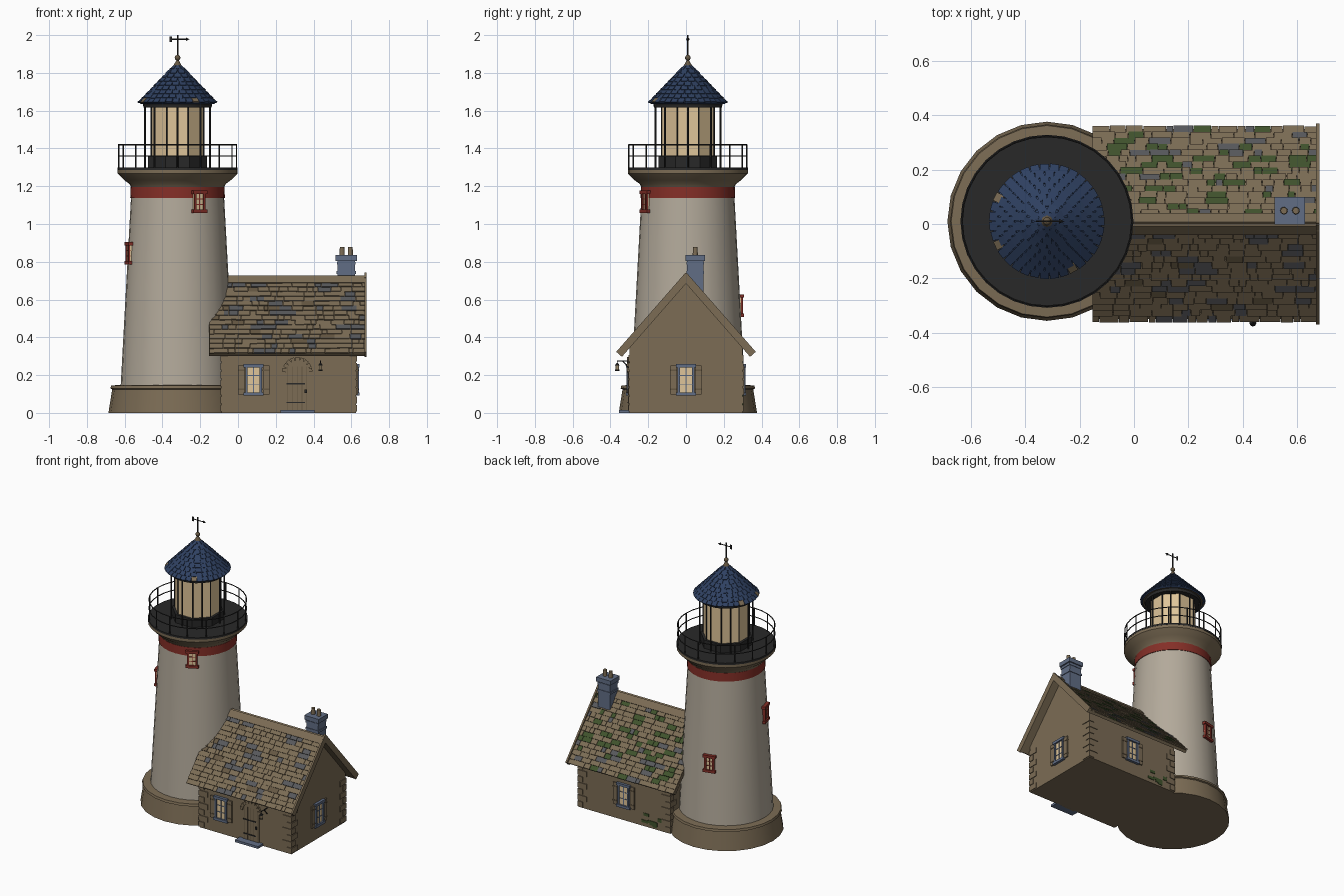
import bpy, bmesh, random
from math import pi, sin, cos, radians
from mathutils import Matrix, Vector

random.seed(4)
if "Cube" in bpy.data.objects:
    bpy.data.objects.remove(bpy.data.objects["Cube"])

PALETTE = {
    "whitewash": (.45, .40, .325), "brown_stone": (.20, .15, .09),
    "dark_timber": (.13, .095, .055), "slate_blue": (.12, .155, .235),
    "grey_shingle": (.095, .098, .105), "moss": (.05, .085, .025),
    "navy_tile": (.028, .052, .12), "red_paint": (.23, .028, .02),
    "charcoal": (.022, .022, .022), "lit_glass": (.74, .56, .32),
}
NAMES = list(PALETTE)
MATS = []
for name, rgb in PALETTE.items():
    m = bpy.data.materials.new(name)
    m.use_nodes = True
    m.diffuse_color = (*rgb, 1)
    m.node_tree.nodes["Principled BSDF"].inputs["Base Color"].default_value = (*rgb, 1)
    MATS.append(m)

Z = Vector((0, 0, 1))
TX, TY = -.32, .01          # tower axis


def finish(name, bm, smooth=False):
    bmesh.ops.recalc_face_normals(bm, faces=bm.faces[:])
    used = sorted({f.material_index for f in bm.faces})
    for f in bm.faces:
        f.material_index = used.index(f.material_index)
    me = bpy.data.meshes.new(name)
    bm.to_mesh(me)
    bm.free()
    for i in used:
        me.materials.append(MATS[i])
    if smooth:
        me.shade_smooth()
        me.set_sharp_from_angle(angle=radians(32))
    ob = bpy.data.objects.new(name, me)
    bpy.context.collection.objects.link(ob)
    return ob


def frame(loc, out, up=Z):
    """Axes: x across, y up, z outward."""
    out, up = Vector(out).normalized(), Vector(up).normalized()
    m = Matrix((up.cross(out), up, out)).transposed().to_4x4()
    m.translation = loc
    return m


def paint(verts, mat):
    for f in {f for v in verts for f in v.link_faces}:
        f.material_index = NAMES.index(mat)


def box(bm, size, mat, m=Matrix(), at=(0, 0, 0)):
    m = m @ Matrix.Translation(at) @ Matrix.Diagonal((*size, 1))
    paint(bmesh.ops.create_cube(bm, size=1, matrix=m)["verts"], mat)


def rod(bm, a, b, r, mat, r2=None, segs=8):
    a, b = Vector(a), Vector(b)
    m = Matrix.Translation((a + b) / 2) @ (b - a).to_track_quat("Z", "Y").to_matrix().to_4x4()
    paint(bmesh.ops.create_cone(bm, cap_ends=True, segments=segs, radius1=r, matrix=m,
                                radius2=r if r2 is None else r2, depth=(b - a).length)["verts"], mat)


def lathe(name, profile, mat, segs=24, turn=0, cap=None):
    """Spin (radius, height) points about the tower axis."""
    bm = bmesh.new()
    rings = [[bm.verts.new((TX + r * cos(turn + 2 * pi * i / segs),
                            TY + r * sin(turn + 2 * pi * i / segs), z)) for i in range(segs)]
             for r, z in profile]
    for lo, hi in zip(rings, rings[1:]):
        for i in range(segs):
            j = (i + 1) % segs
            bm.faces.new((lo[i], lo[j], hi[j], hi[i]))
    ends = [bm.faces.new(rings[0]), bm.faces.new(rings[-1])]
    for f in bm.faces:
        f.material_index = NAMES.index(mat)
    if cap:
        ends[0].material_index = NAMES.index(cap)
    return finish(name, bm, segs > 8)


def polar(r, a, z):
    return Vector((TX + r * cos(a), TY + r * sin(a), z))


# Tower
lathe("tower_base", [(.366, 0), (.346, .125), (.356, .129), (.352, .145), (.29, .149)], "brown_stone")
lathe("tower_body", [(.302, .13), (.246, 1.15)], "whitewash", 32)
lathe("red_band", [(.2505, 1.138), (.2485, 1.196)], "red_paint", 32)
lathe("cornice", [(.244, 1.19), (.255, 1.212), (.282, 1.232), (.317, 1.267), (.317, 1.288)], "brown_stone", 32)
lathe("gallery_deck", [(.318, 1.286), (.318, 1.299)], "charcoal", 32)

# Gallery railing
bm = bmesh.new()
COUNT = 32
for i in range(COUNT):
    a, b = 2 * pi * i / COUNT, 2 * pi * (i + 1) / COUNT
    for z in (1.36, 1.42):
        rod(bm, polar(.312, a, z), polar(.312, b, z), .0035, "charcoal", segs=6)
    if i % 2 == 0:
        rod(bm, polar(.312, a, 1.29), polar(.312, a, 1.42), .004, "charcoal", segs=6)
finish("gallery_railing", bm)

# Lantern room
EIGHTH = pi / 4
lathe("lantern_plinth", [(.168, 1.295), (.168, 1.357)], "charcoal", 8, EIGHTH / 2)
lathe("lantern_glass", [(.15, 1.35), (.15, 1.63)], "lit_glass", 8, EIGHTH / 2)
lathe("lantern_head_ring", [(.18, 1.618), (.185, 1.642)], "charcoal", 24)
bm = bmesh.new()
for i in range(8):
    a = i * EIGHTH
    rod(bm, polar(.172, a, 1.3), polar(.172, a, 1.63), .005, "charcoal")
    a += EIGHTH / 2
    rod(bm, polar(.15, a, 1.35), polar(.15, a, 1.63), .004, "charcoal")
finish("lantern_posts", bm)

# Lantern roof with shingle rows and a few bare patches
R, H, LOW = .203, .21, 1.642
lathe("lantern_roof", [(.195, LOW - .006), (R, LOW), (.008, LOW + H)], "navy_tile", 24, cap="dark_timber")
bm = bmesh.new()
ROWS = 9
for row in range(ROWS):
    t = (row + .5) / (ROWS + .6)
    r = R * (1 - t)
    n = max(8, int(2 * pi * r / .034))
    for i in range(n):
        a = 2 * pi * (i + .5 * (row % 2)) / n
        rad = Vector((cos(a), sin(a), 0))
        up, out = Z * H - rad * R, rad * H + Z * R
        up, out = (up - out * .1), (out + up * .1)
        bare = row == 0 and any(abs((a - radians(d) + pi) % (2 * pi) - pi) < .085 for d in (152, 208, 300))
        box(bm, (2 * pi * r / n * .95, random.uniform(.034, .04), .007),
            "brown_stone" if bare else "navy_tile", frame(polar(r, a, LOW + H * t) + out.normalized() * .004, out, up))
finish("lantern_roof_shingles", bm)

# Finial and weather vane
lathe("finial_cap", [(.026, 1.832), (.012, 1.856), (.005, 1.87)], "dark_timber", 12)
bm = bmesh.new()
paint(bmesh.ops.create_uvsphere(bm, u_segments=12, v_segments=8, radius=.015,
                                matrix=Matrix.Translation((TX, TY, 1.88)))["verts"], "dark_timber")
finish("finial_ball", bm, True)
bm = bmesh.new()
rod(bm, (TX, TY, 1.87), (TX, TY, 2), .004, "charcoal")
rod(bm, (TX - .04, TY, 1.978), (TX + .045, TY, 1.978), .003, "charcoal")
rod(bm, (TX + .045, TY, 1.978), (TX + .064, TY, 1.978), .009, "charcoal", 0)
box(bm, (.012, .003, .03), "charcoal", at=(TX - .036, TY, 1.978))
finish("weather_vane", bm)


def window(name, loc, out, w, h, trim, shutters=False):
    m, bm, e = frame(loc, out), bmesh.new(), .012
    box(bm, (w, h, .012), "lit_glass", m)
    for s in (-1, 1):
        box(bm, (e, h, .03), trim, m, (s * (w - e) / 2, 0, 0))
        box(bm, (w + .018, e * 1.5, .036), trim, m, (0, s * (h + e) / 2, 0))
        box(bm, (w, .004, .018), trim, m, (0, s * h / 6, 0))
        if shutters:
            box(bm, (.034, h + .015, .018), "brown_stone", m, (s * (w / 2 + .022), 0, 0))
            for k in (-1, 1):
                box(bm, (.036, .008, .022), "dark_timber", m, (s * (w / 2 + .022), k * h * .36, 0))
    box(bm, (.005, h, .018), trim, m)
    finish(name, bm)


# Tower windows, climbing round the shaft
for name, deg, z in (("upper", -63, 1.118), ("middle", 195, .845), ("lower", 103, .568)):
    a = radians(deg)
    window(name + "_tower_window", polar(.302 - .055 * (z - .13), a, z), (cos(a), sin(a), 0), .066, .09, "red_paint")

# Cottage walls
X0, X1, W = -.087, .626, .30
RIDGE, EAVE_Y, EAVE_Z = .715, .35, .315
bm = bmesh.new()
gable = [(-W, 0), (W, 0), (W, .345), (0, .69), (-W, .345)]
face = bm.faces.new([bm.verts.new((X0, y, z)) for y, z in gable])
ext = bmesh.ops.extrude_face_region(bm, geom=[face])
moved = [v for v in ext["geom"] if isinstance(v, bmesh.types.BMVert)]
bmesh.ops.translate(bm, verts=moved, vec=(X1 - X0, 0, 0))
paint(bm.verts, "brown_stone")
finish("cottage_walls", bm)

# Corner stones
bm = bmesh.new()
for x, sx in ((X0, 1), (X1, -1)):
    for sy in (-1, 1):
        for i in range(7):
            lx, ly = (.07, .04) if i % 2 else (.04, .07)
            box(bm, (lx, ly, .036), "brown_stone",
                at=(x + sx * (lx / 2 - .005), sy * (W + .005 - ly / 2), .025 + i * .044))
finish("corner_stones", bm)

# Cottage roof: slabs, random shingles, ridge and barge boards
RX0, RX1 = -.153, .672
slab, tiles, trim = bmesh.new(), bmesh.new(), bmesh.new()
ROWS = 16
for s in (-1, 1):
    up = Vector((0, -s * EAVE_Y, RIDGE - EAVE_Z))
    length = up.length
    up.normalize()
    out = Vector((0, s * up.z, abs(up.y)))
    eave = Vector((0, s * EAVE_Y, EAVE_Z))
    mid = eave + up * length / 2
    cx = Vector(((RX0 + RX1) / 2, 0, 0))
    box(slab, (RX1 - RX0, length, .02), "brown_stone", frame(cx + mid - out * .01, out, up))
    for row in range(ROWS):
        x = RX0
        while x < RX1 - .005:
            w = min(random.uniform(.025, .085), RX1 - x)
            k = random.random()
            mat = "grey_shingle" if k < .16 else "brown_stone"
            if s > 0 and k > .8:
                mat = "moss"
            elif k > .95:
                mat = "dark_timber"
            tilt_up, tilt_out = up - out * .14, out + up * .14
            p = eave + up * length * (row + .45) / ROWS + out * random.uniform(.003, .006)
            box(tiles, (w - .002, random.uniform(.036, .042), .008), mat,
                frame(p + Vector((x + w / 2, 0, 0)), tilt_out, tilt_up))
            x += w
    box(trim, (RX1 - RX0, .05, .012), "brown_stone", frame(cx + eave + up * (length - .02) + out * .009, out, up))
    box(trim, (.012, length + .025, .04), "brown_stone",
        frame(mid + up * .006 + Vector((RX1 + .003, 0, 0)), out, up))
finish("cottage_roof", slab)
finish("cottage_roof_shingles", tiles)
finish("ridge_and_barge_boards", trim)

# Chimney
bm = bmesh.new()
for w, d, lo, hi in ((.092, .086, .55, .81), (.102, .094, .735, .75), (.1, .092, .785, .8), (.112, .102, .805, .835)):
    box(bm, (w, d, hi - lo), "slate_blue", at=(.573, .049, (lo + hi) / 2))
finish("chimney", bm)
bm = bmesh.new()
for x in (.551, .595):
    rod(bm, (x, .049, .83), (x, .049, .878), .014, "brown_stone", .012, 12)
finish("chimney_pots", bm)

# Cottage windows
for name, loc, out in (("front", (.083, -W, .175), (0, -1, 0)), ("back", (.27, W, .175), (0, 1, 0)),
                       ("gable", (X1, 0, .175), (1, 0, 0))):
    window(name + "_cottage_window", loc, out, .088, .138, "slate_blue", True)

# Front door, stone arch and step
DX, DZ, DR = .314, .215, .062
bm = bmesh.new()
m = frame((DX, -W, 0), (0, -1, 0))
box(bm, (DR * 2, DZ, .012), "brown_stone", m, (0, DZ / 2, 0))
rod(bm, (DX, -W - .006, DZ), (DX, -W + .01, DZ), DR, "brown_stone", segs=24)
for i in range(-2, 3):
    box(bm, (.003, DZ + .03, .015), "dark_timber", m, (i * .025, DZ / 2 + .015, 0))
for z in (.055, .155):
    box(bm, (.1, .007, .02), "charcoal", m, (-.008, z, 0))
box(bm, (.012, .018, .03), "charcoal", m, (.044, .115, 0))
finish("front_door", bm)
bm = bmesh.new()
for i in range(9):
    a = pi * (i + .5) / 9
    radial = Vector((cos(a), 0, sin(a)))
    box(bm, (.021, .02, .026), "brown_stone", frame(Vector((DX, -W, DZ)) + radial * .07, (0, -1, 0), radial))
finish("door_arch", bm)
bm = bmesh.new()
box(bm, (.18, .06, .016), "slate_blue", at=(DX, -W - .025, .008))
finish("door_step", bm)

# Hanging lamp
bm = bmesh.new()
LX, LY = .437, -.364
rod(bm, (LX, -W, .275), (LX, LY, .275), .003, "charcoal")
rod(bm, (LX, -W, .235), (LX, -.335, .275), .003, "charcoal")
rod(bm, (LX, LY, .278), (LX, LY, .26), .002, "charcoal")
rod(bm, (LX, LY, .25), (LX, LY, .265), .013, "charcoal", .003)
rod(bm, (LX, LY, .228), (LX, LY, .25), .008, "lit_glass")
rod(bm, (LX, LY, .222), (LX, LY, .229), .011, "charcoal")
finish("hanging_lamp", bm)

# Moss at the foot of the back wall
bm = bmesh.new()
for i in range(7):
    box(bm, (random.uniform(.03, .06), .006, random.uniform(.015, .03)), "moss",
        at=(random.uniform(-.03, .12), W + .001, random.uniform(.02, .09)))
finish("wall_moss", bm)
